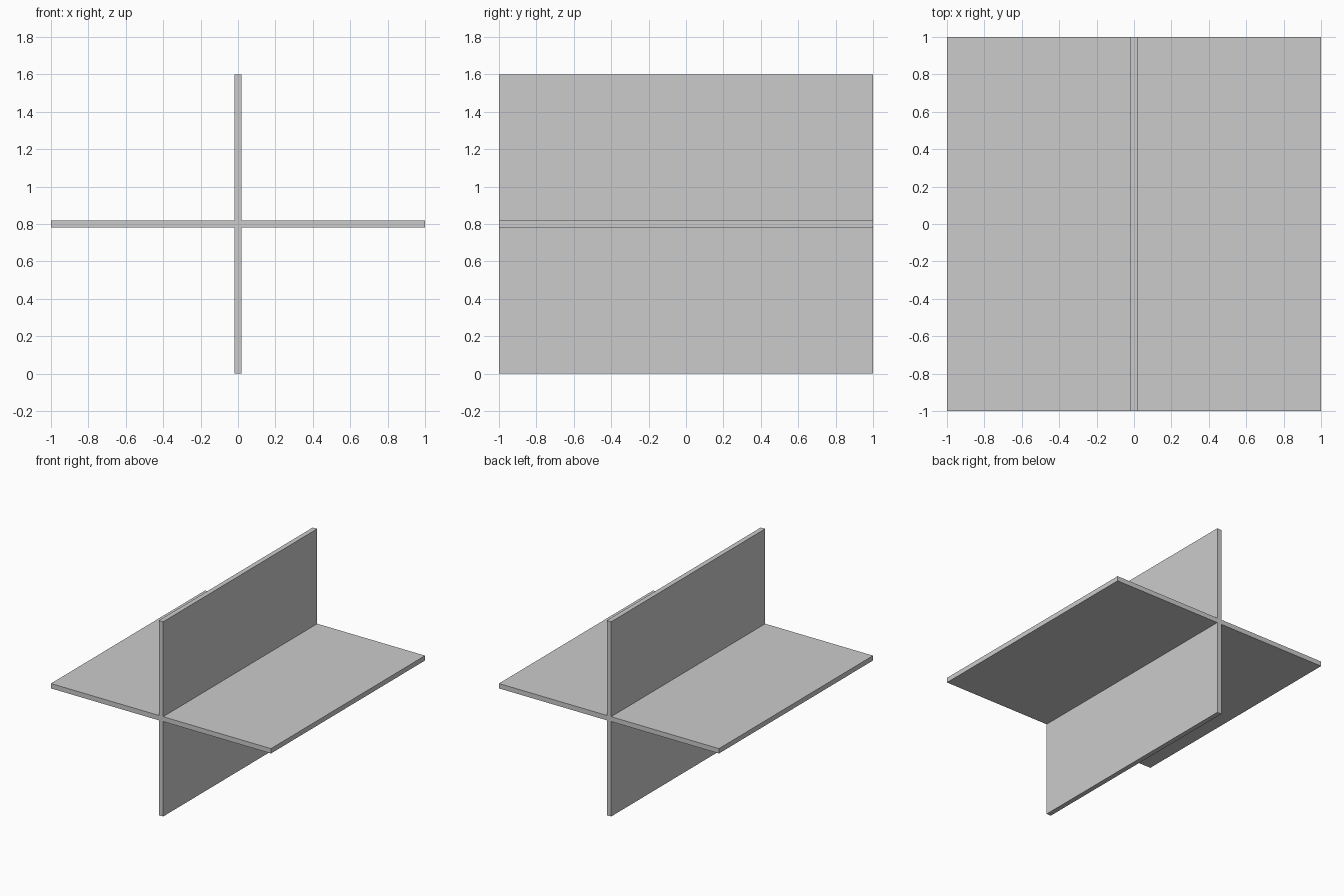
import bpy, bmesh

if "Cube" in bpy.data.objects:
    bpy.data.objects.remove(bpy.data.objects["Cube"])

HALF_T = 0.02            # half the panel thickness
HALF_W = 1.0             # half width and half depth
MID, TOP = 0.8, 1.6      # crossing height and full height

# Cross-shaped profile in x/z: one arm corner set per quadrant, walked around
h = TOP - MID
t = HALF_T
profile = [(HALF_W, -t), (HALF_W, t), (t, t), (t, h), (-t, h), (-t, t)]
profile += [(-x, -z) for x, z in profile]

# Crossed panels: extrude the profile from front to back
bm = bmesh.new()
face = bm.faces.new([bm.verts.new((x, -HALF_W, z + MID)) for x, z in profile])
ext = bmesh.ops.extrude_face_region(bm, geom=[face], use_keep_orig=True)
moved = [v for v in ext["geom"] if isinstance(v, bmesh.types.BMVert)]
bmesh.ops.translate(bm, verts=moved, vec=(0, 2 * HALF_W, 0))
bmesh.ops.recalc_face_normals(bm, faces=bm.faces)

mesh = bpy.data.meshes.new("crossed_panels")
bm.to_mesh(mesh)
bm.free()
obj = bpy.data.objects.new("crossed_panels", mesh)
bpy.context.collection.objects.link(obj)
